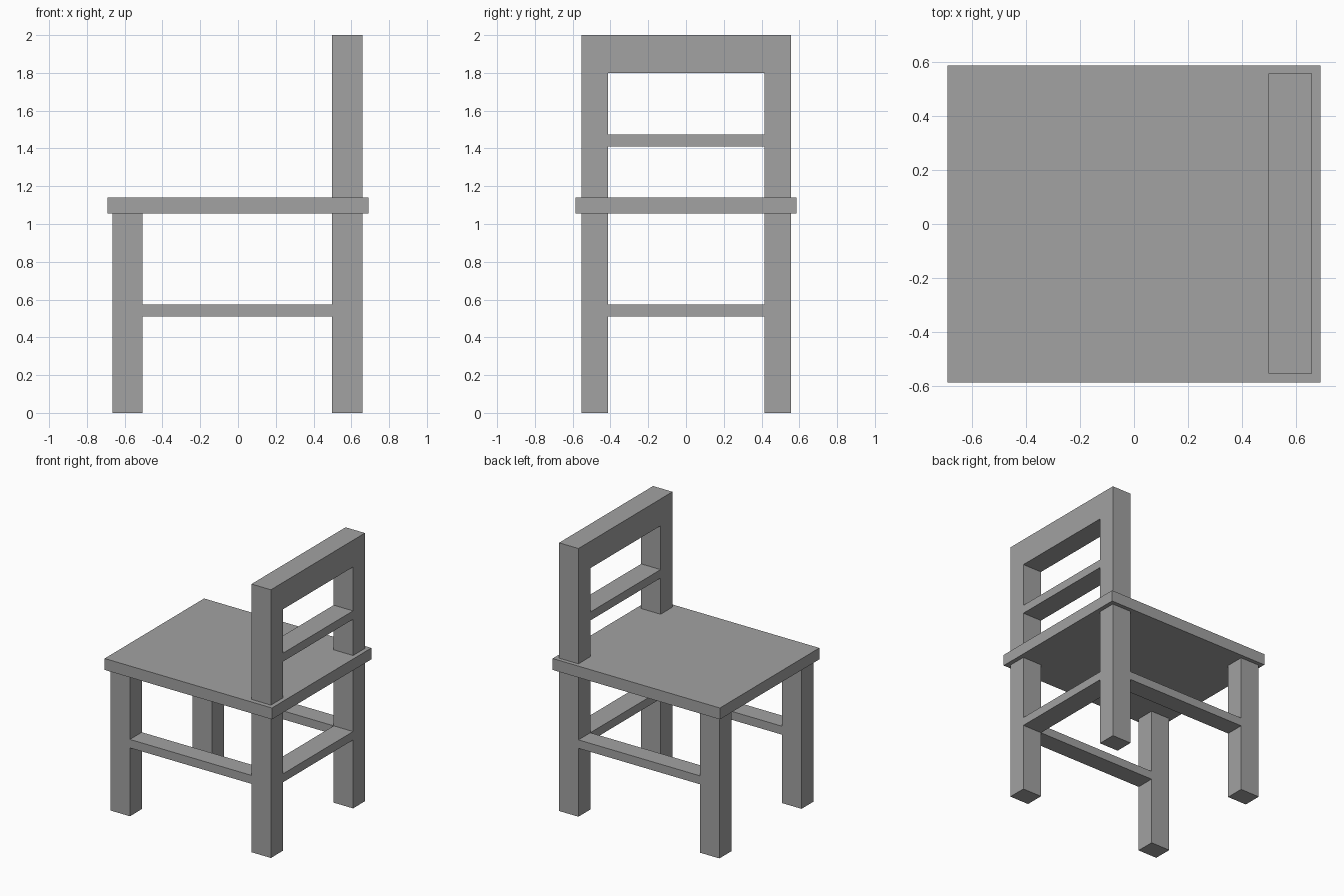
import bpy

# Remove the default object
cube = bpy.data.objects.get("Cube")
if cube:
    bpy.data.objects.remove(cube, do_unlink=True)

# Single flat material
GREY = (0.36, 0.36, 0.36, 1.0)
mat = bpy.data.materials.new("plain_grey")
mat.use_nodes = True
mat.diffuse_color = GREY
mat.node_tree.nodes["Principled BSDF"].inputs["Base Color"].default_value = GREY


def box(name, xs, ys, zs):
    """Axis-aligned block spanning the given (low, high) ranges."""
    spans = (xs, ys, zs)
    bpy.ops.mesh.primitive_cube_add(size=1, location=[(a + b) / 2 for a, b in spans])
    obj = bpy.context.object
    obj.name = obj.data.name = name
    obj.scale = [b - a for a, b in spans]
    bpy.ops.object.transform_apply(location=False, rotation=False, scale=True)
    obj.data.materials.append(mat)
    return obj


# Shared spans: the chair faces -x, with its backrest at +x
FRONT_X = (-0.665, -0.505)
BACK_X = (0.498, 0.658)
SIDES = {"right": (-0.552, -0.412), "left": (0.416, 0.556)}
INNER_Y = (SIDES["right"][1], SIDES["left"][0])
OUTER_Y = (SIDES["right"][0], SIDES["left"][1])
SEAT_Z = (1.055, 1.14)
BAR_Z = (0.51, 0.573)
SLAT_Z = (1.41, 1.473)
RAIL_Z = (1.80, 2.0)

# Seat board
box("seat", (-0.69, 0.69), (-0.586, 0.586), SEAT_Z)

# Legs, backrest posts and side stretchers
for side, ys in SIDES.items():
    box(f"front_leg_{side}", FRONT_X, ys, (0, SEAT_Z[0]))
    box(f"back_leg_{side}", BACK_X, ys, (0, SEAT_Z[0]))
    box(f"back_post_{side}", BACK_X, ys, (SEAT_Z[1], RAIL_Z[0]))
    box(f"side_stretcher_{side}", (FRONT_X[1], BACK_X[0]), ys, BAR_Z)

# Cross pieces at the back
box("back_stretcher", BACK_X, INNER_Y, BAR_Z)
box("back_slat", BACK_X, INNER_Y, SLAT_Z)
box("top_rail", BACK_X, OUTER_Y, RAIL_Z)
